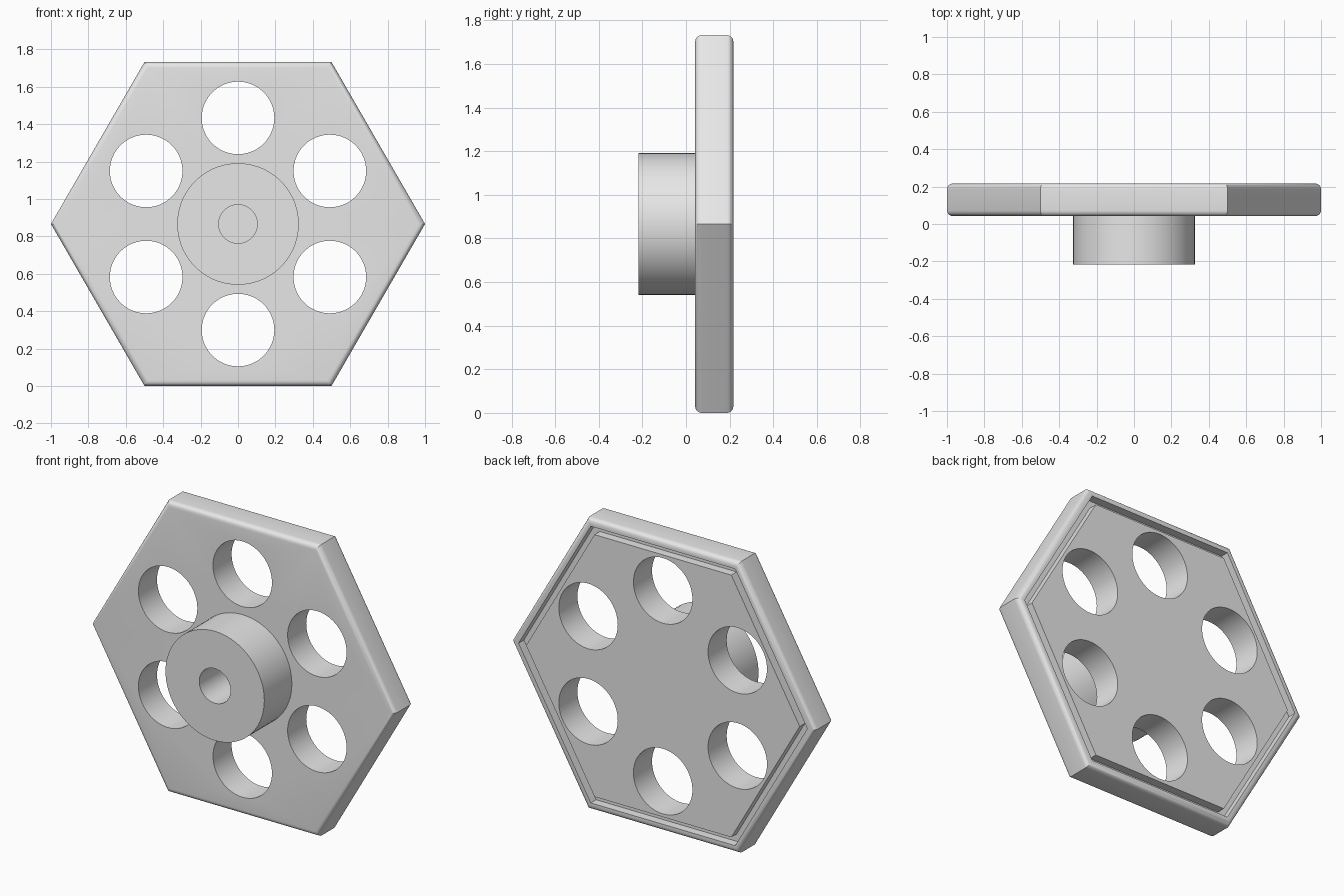
import bpy, bmesh
from math import sin, cos, pi, radians
from mathutils import Vector

if "Cube" in bpy.data.objects:
    bpy.data.objects.remove(bpy.data.objects["Cube"], do_unlink=True)

CENTRE_Z = cos(pi / 6)
FRONT, FACE, BACK = -0.217, 0.042, 0.217   # hub front, plate front, plate back

grey = bpy.data.materials.new("plain_grey")
grey.use_nodes = True
grey.diffuse_color = (0.8, 0.8, 0.8, 1)
grey.node_tree.nodes["Principled BSDF"].inputs["Base Color"].default_value = grey.diffuse_color


def lathe(bm, profile, sides, centre=(0, 0), caps=True):
    """Sweep (radius, y) points round an axis along y."""
    rings = []
    for r, y in profile:
        angles = [2 * pi * i / sides for i in range(sides)]
        rings.append([bm.verts.new((centre[0] + r * cos(a), y, centre[1] + r * sin(a)))
                      for a in angles])
    for a, b in zip(rings, rings[1:]):
        for i in range(sides):
            j = (i + 1) % sides
            bm.faces.new((a[i], a[j], b[j], b[i]))
    if caps:
        bm.faces.new(rings[0])
        bm.faces.new(rings[-1])


def finish(bm, name):
    bmesh.ops.recalc_face_normals(bm, faces=bm.faces)
    mesh = bpy.data.meshes.new(name)
    bm.to_mesh(mesh)
    bm.free()
    mesh.materials.append(grey)
    obj = bpy.data.objects.new(name, mesh)
    bpy.context.collection.objects.link(obj)
    obj.location.z = CENTRE_Z
    return obj


def activate(obj):
    bpy.ops.object.select_all(action='DESELECT')
    obj.select_set(True)
    bpy.context.view_layer.objects.active = obj


# Hexagonal plate: rounded rim edges and a groove round the back panel
ROUND = 0.03
STEPS = 6
arc = [(1 - ROUND * (1 - sin(t)) / CENTRE_Z, ROUND * (1 - cos(t)))
       for t in (pi / 2 * i / STEPS for i in range(STEPS + 1))]
profile = [(r, FACE + d) for r, d in arc]
profile += [(r, BACK - d) for r, d in reversed(arc)]
GROOVE = BACK - 0.05
profile += [(0.95, BACK), (0.95, GROOVE), (0.9, GROOVE), (0.9, BACK)]
bm = bmesh.new()
lathe(bm, profile, 6)
plate = finish(bm, "hexagonal_plate")

# Six round holes through the plate
bm = bmesh.new()
for k in range(6):
    a = radians(30 + 60 * k)
    lathe(bm, [(0.194, FACE - 0.1), (0.194, BACK + 0.1)], 64,
          (0.567 * cos(a), 0.567 * sin(a)))
cutter = finish(bm, "hole_cutter")
cutter.hide_render = True
bpy.context.view_layer.update()
cut = plate.modifiers.new("holes", 'BOOLEAN')
cut.operation = 'DIFFERENCE'
cut.solver = 'EXACT'
cut.object = cutter
activate(plate)
bpy.ops.object.modifier_apply(modifier=cut.name)
bpy.data.objects.remove(cutter, do_unlink=True)

# Front hub with a blind bore ending on the plate
bm = bmesh.new()
lathe(bm, [(0.103, FACE), (0.103, FRONT), (0.325, FRONT), (0.325, FACE)], 72, caps=False)
# the open end sits on the plate, so orient the faces from a known outer wall
hub = finish(bm, "hub")
outer = max(hub.data.polygons, key=lambda p: Vector((p.center.x, p.center.z)).length)
if outer.normal.dot(Vector((outer.center.x, 0, outer.center.z))) < 0:
    hub.data.flip_normals()

for obj in (plate, hub):
    activate(obj)
    bpy.ops.object.shade_smooth_by_angle(angle=radians(30))
